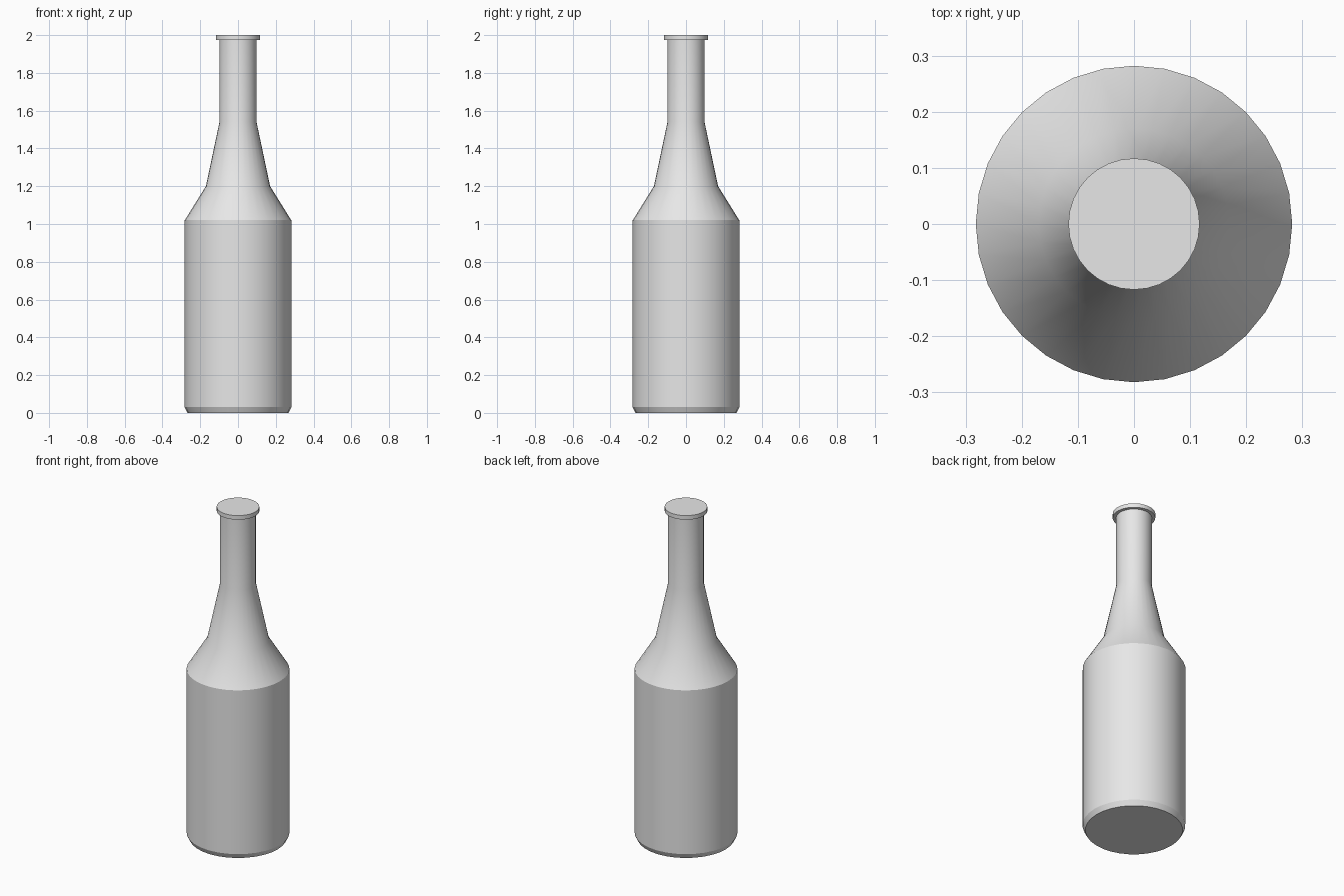
import bpy, bmesh, math

cube = bpy.data.objects.get("Cube")
if cube:
    bpy.data.objects.remove(cube, do_unlink=True)

SIDES = 32

# Plain grey surface
grey = bpy.data.materials.new("light_grey")
grey.use_nodes = True
colour = (0.8, 0.8, 0.8, 1)
grey.diffuse_color = colour
grey.node_tree.nodes["Principled BSDF"].inputs["Base Color"].default_value = colour

# Radius and height from base chamfer to lip
profile = [(0.267, 0), (0.282, 0.03), (0.282, 1.02), (0.17, 1.2),
           (0.098, 1.54), (0.098, 1.975), (0.117, 1.975), (0.117, 2)]

# Closed bottle turned around z
bm = bmesh.new()
rings = []
for radius, z in profile:
    angles = [math.tau * i / SIDES for i in range(SIDES)]
    rings.append([bm.verts.new((radius * math.cos(a), radius * math.sin(a), z))
                  for a in angles])
for low, high in zip(rings, rings[1:]):
    for i in range(SIDES):
        j = (i + 1) % SIDES
        bm.faces.new((low[i], low[j], high[j], high[i]))
bm.faces.new(rings[0][::-1])
bm.faces.new(rings[-1])

mesh = bpy.data.meshes.new("bottle")
bm.to_mesh(mesh)
bm.free()
mesh.materials.append(grey)
bottle = bpy.data.objects.new("bottle", mesh)
bpy.context.collection.objects.link(bottle)

# Smooth round walls, crisp shoulder, base and lip edges
bpy.ops.object.select_all(action="DESELECT")
bottle.select_set(True)
bpy.context.view_layer.objects.active = bottle
bpy.ops.object.shade_smooth_by_angle(angle=math.radians(25))
